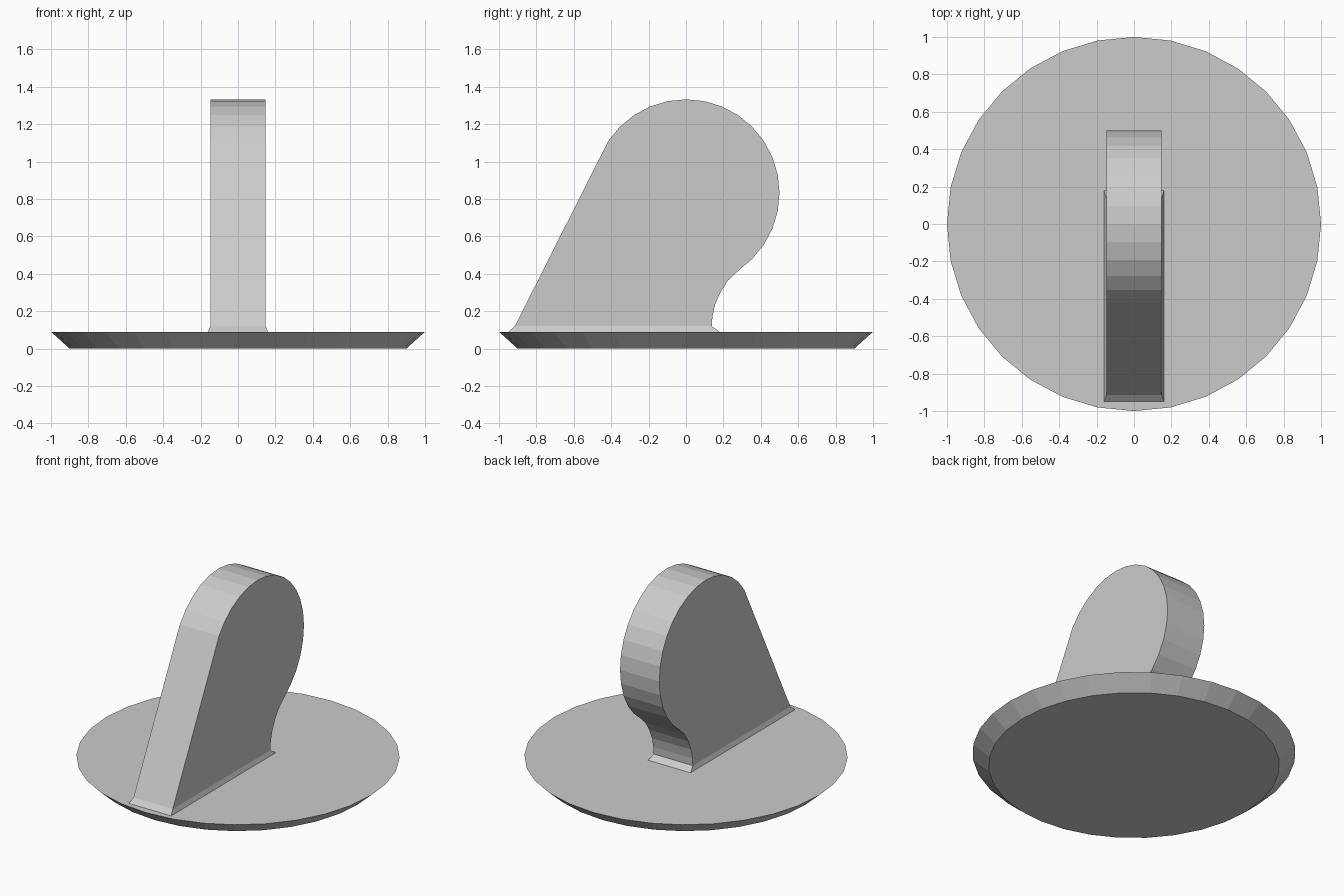
import bpy, bmesh, math

if "Cube" in bpy.data.objects:
    bpy.data.objects.remove(bpy.data.objects["Cube"])


def finish(bm, name):
    bmesh.ops.recalc_face_normals(bm, faces=bm.faces)
    mesh = bpy.data.meshes.new(name)
    bm.to_mesh(mesh)
    bm.free()
    obj = bpy.data.objects.new(name, mesh)
    bpy.context.collection.objects.link(obj)
    return obj


# Base plate: 32-sided disc, wider at the top
bm = bmesh.new()
bmesh.ops.create_cone(bm, cap_ends=True, segments=32,
                      radius1=0.9, radius2=1.0, depth=0.09)
bmesh.ops.translate(bm, verts=bm.verts, vec=(0, 0, 0.045))
finish(bm, "base_plate")

# Grip side profile (y, z): sloping front, round head, concave neck
step = math.pi / 16
profile = [(-0.915, 0.12)]
for i in range(13, -5, -1):
    profile.append((0.5 * math.cos(i * step), 0.833 + 0.5 * math.sin(i * step)))
profile += [(0.28, 0.417), (0.225, 0.365), (0.185, 0.303),
            (0.155, 0.235), (0.141, 0.17), (0.138, 0.12)]

# Grip: profile extruded across x, with a flared foot
bm = bmesh.new()
sides = [[bm.verts.new((x, y, z)) for y, z in profile] for x in (-0.148, 0.148)]
left, right = sides
for i in range(len(profile) - 1):
    bm.faces.new((left[i], left[i + 1], right[i + 1], right[i]))
for side in sides:
    bm.faces.new(side)
top = [left[0], right[0], right[-1], left[-1]]
foot = [bm.verts.new((x, y, 0.09)) for x, y in
        ((-0.16, -0.95), (0.16, -0.95), (0.16, 0.18), (-0.16, 0.18))]
for i in range(4):
    j = (i + 1) % 4
    bm.faces.new((top[i], top[j], foot[j], foot[i]))
bm.faces.new(foot)
finish(bm, "grip")
